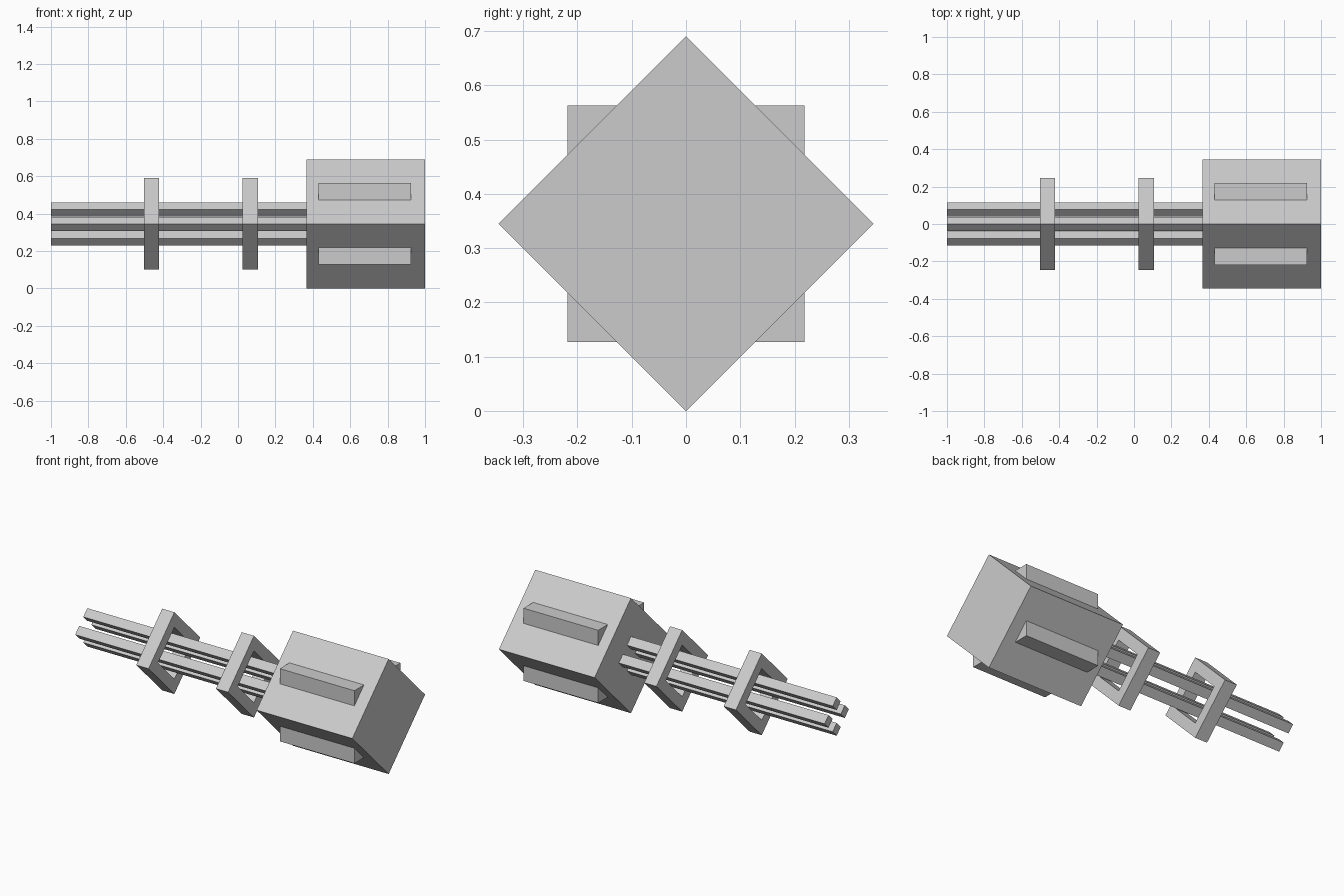
import bpy, bmesh

if "Cube" in bpy.data.objects:
    bpy.data.objects.remove(bpy.data.objects["Cube"])

AXIS_Z = 0.345  # height of the long axis


def prism(name, profile, x0, x1, hole=None):
    """Extrude a (y, z) profile along x, optionally with a matching inner hole."""
    bm = bmesh.new()

    def loop(points, x):
        return [bm.verts.new((x, y, z + AXIS_Z)) for y, z in points]

    n = len(profile)
    a, b = loop(profile, x0), loop(profile, x1)
    walls = [(a, b)]
    if hole:
        c, d = loop(hole, x0), loop(hole, x1)
        walls += [(b, d), (d, c), (c, a)]
    else:
        bm.faces.new(a)
        bm.faces.new(b)
    for p, q in walls:
        for i in range(n):
            j = (i + 1) % n
            bm.faces.new((p[i], p[j], q[j], q[i]))
    bmesh.ops.recalc_face_normals(bm, faces=bm.faces)
    mesh = bpy.data.meshes.new(name)
    bm.to_mesh(mesh)
    bm.free()
    obj = bpy.data.objects.new(name, mesh)
    bpy.context.collection.objects.link(obj)
    return obj


def diamond(r, cy=0.0, cz=0.0):
    return [(cy + r, cz), (cy, cz + r), (cy - r, cz), (cy, cz - r)]


# Main housing
prism("housing", diamond(0.345), 0.365, 1.0)

# Wedge ridges on the four housing faces
R, B = 0.218, 0.122
for sy in (-1, 1):
    for sz in (-1, 1):
        prism("side_ridge", [(sy * R, sz * R), (sy * B, sz * R), (sy * R, sz * B)],
              0.43, 0.925)

# Four parallel bars
for cy, cz in diamond(0.077):
    prism("bar", diamond(0.038, cy, cz), -1.0, 0.38)

# Open square collars around the bars
for x0 in (-0.503, 0.025):
    prism("collar", diamond(0.245), x0, x0 + 0.081, hole=diamond(0.155))
